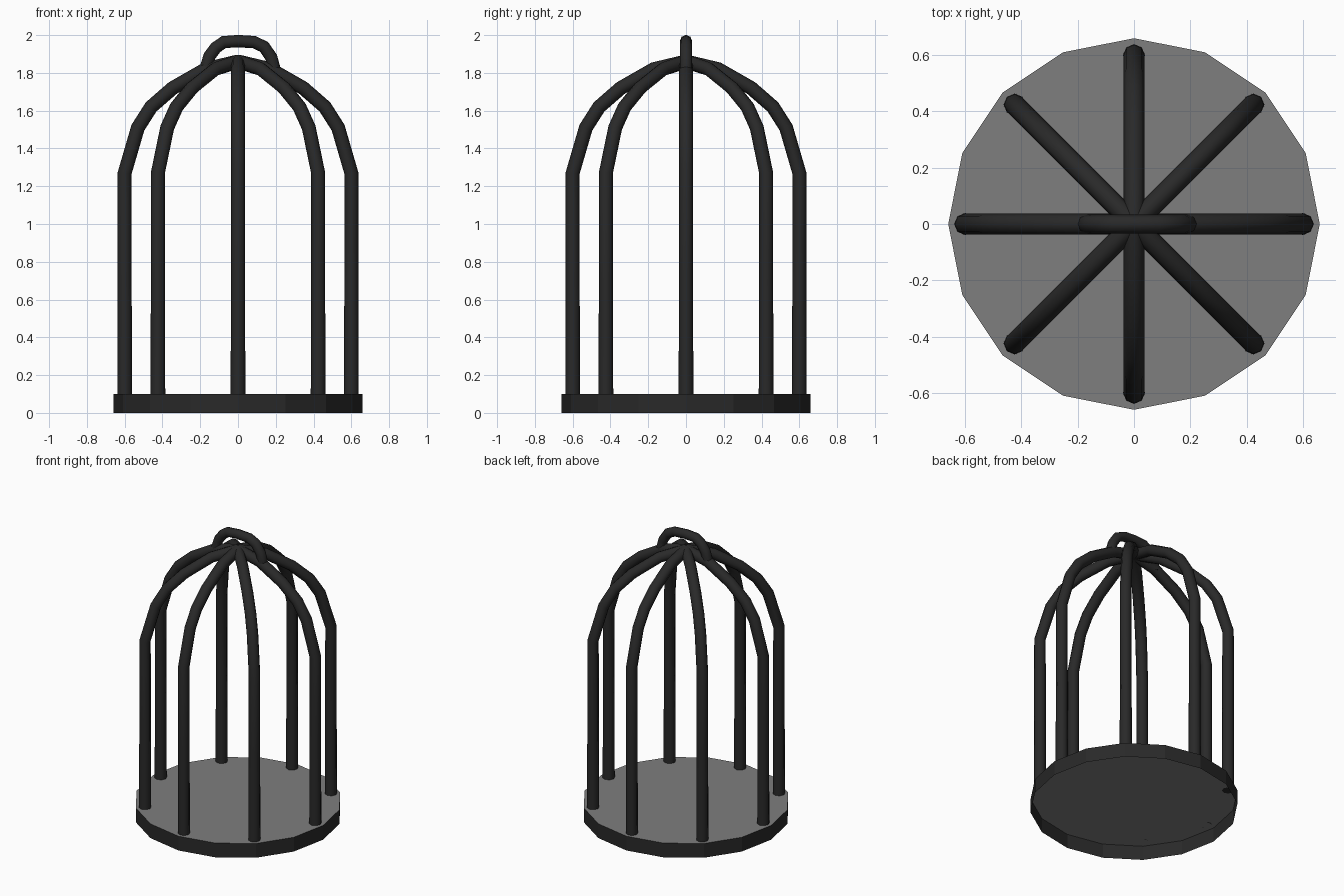
import bpy, bmesh, math

if "Cube" in bpy.data.objects:
    bpy.data.objects.remove(bpy.data.objects["Cube"])


def material(name, rgb):
    m = bpy.data.materials.new(name)
    m.diffuse_color = (*rgb, 1)
    m.use_nodes = True
    m.node_tree.nodes["Principled BSDF"].inputs["Base Color"].default_value = m.diffuse_color
    return m


iron = material("dark iron", (0.022, 0.022, 0.022))
grey = material("floor grey", (0.21, 0.21, 0.21))


def tube(name, points, radius, angle=0.0):
    """Round bar swept along (radial, z[, thickness factor]) points."""
    cu = bpy.data.curves.new(name, 'CURVE')
    cu.dimensions = '3D'
    cu.bevel_depth = radius
    cu.bevel_resolution = 2
    cu.use_fill_caps = True
    sp = cu.splines.new('POLY')
    sp.points.add(len(points) - 1)
    for p, q in zip(sp.points, points):
        p.co = (q[0] * math.cos(angle), q[0] * math.sin(angle), q[1], 1)
        p.radius = q[2] if len(q) > 2 else 1
    ob = bpy.data.objects.new(name, cu)
    bpy.context.collection.objects.link(ob)
    cu.materials.append(iron)
    bpy.ops.object.select_all(action='DESELECT')
    bpy.context.view_layer.objects.active = ob
    ob.select_set(True)
    bpy.ops.object.convert(target='MESH')
    bpy.ops.object.shade_smooth_by_angle(angle=math.radians(50))
    bpy.context.object.name = name


# base: sixteen-sided dark rim, open underneath, with a grey floor on top
bm = bmesh.new()
bmesh.ops.create_cone(bm, cap_ends=True, segments=16, radius1=0.66, radius2=0.66, depth=0.1)
bmesh.ops.translate(bm, verts=bm.verts, vec=(0, 0, 0.05))
bm.normal_update()
bmesh.ops.delete(bm, geom=[f for f in bm.faces if f.normal.z < -0.5], context='FACES_ONLY')
for f in bm.faces:
    f.material_index = 1 if f.normal.z > 0.5 else 0
me = bpy.data.meshes.new("base")
bm.to_mesh(me)
bm.free()
me.materials.append(iron)
me.materials.append(grey)
bpy.context.collection.objects.link(bpy.data.objects.new("base", me))

# eight bars meeting at the crown of the dome
bar = [(0.6, 0.1, 1.06), (0.6, 0.7, 1), (0.6, 1.27), (0.53, 1.51), (0.46, 1.62),
       (0.345, 1.72), (0.17, 1.82), (0, 1.86)]
for i in range(8):
    tube(f"bar_{i + 1}", bar, 0.037, i * math.pi / 4)

# carrying handle
tube("handle", [(-0.168, 1.8), (-0.168, 1.835), (-0.15, 1.89), (-0.117, 1.934), (-0.075, 1.963), (0, 1.968),
                (0.085, 1.963), (0.138, 1.938), (0.176, 1.882), (0.19, 1.83), (0.19, 1.8)], 0.033)
